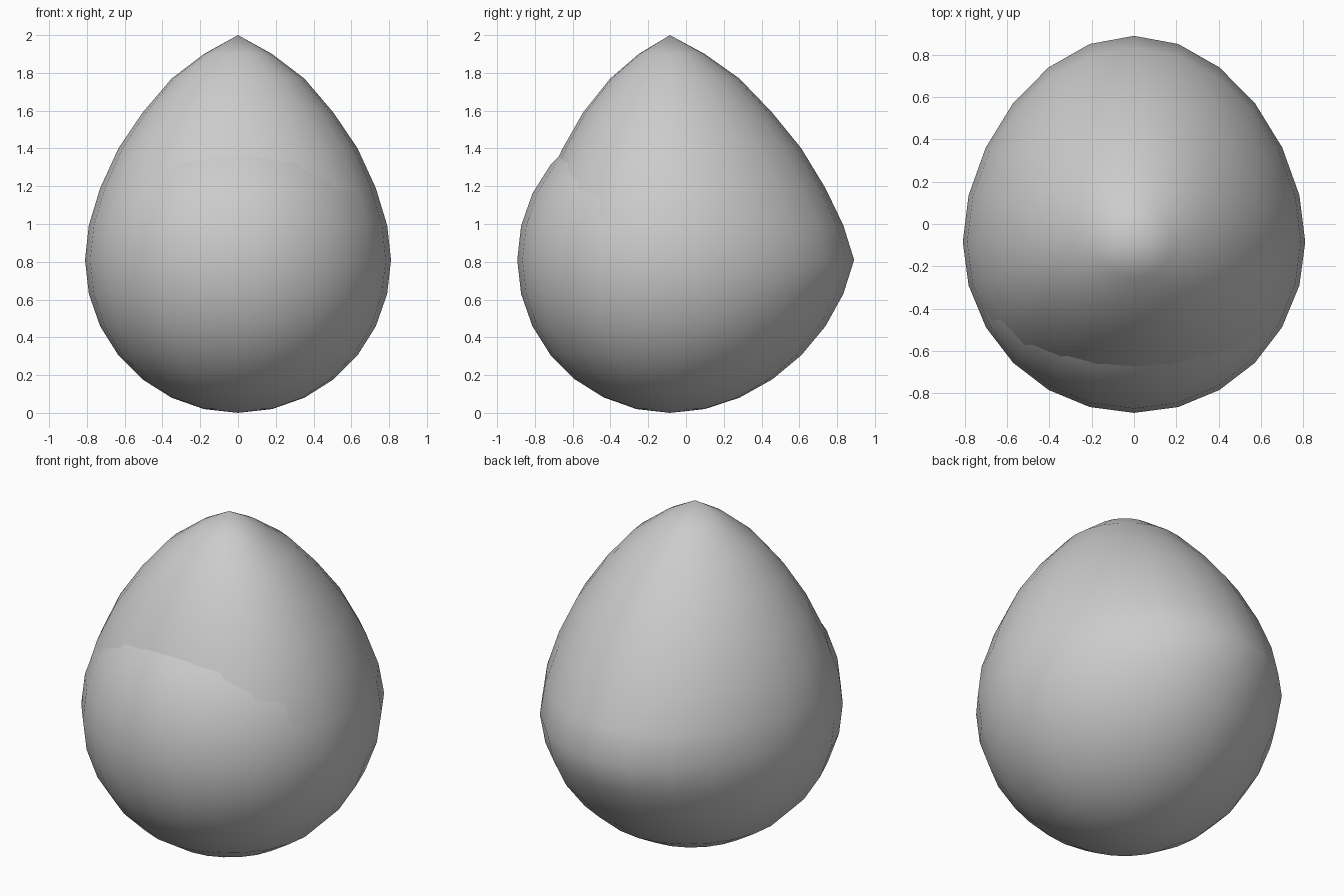
import bpy, bmesh
from math import sin, cos, pi

if "Cube" in bpy.data.objects:
    bpy.data.objects.remove(bpy.data.objects["Cube"])

SEG = 24
CY = -0.085          # shared vertical axis of both parts
R = 0.81             # ball radius, also height of its centre


def lathe(name, rings, bottom, top):
    """Skin rings of (radius, z, back_push, front_dent) between two poles."""
    bm = bmesh.new()
    loops = []
    for r, z, push, dent in rings:
        loop = []
        for i in range(SEG):
            a = 2 * pi * i / SEG
            s = sin(a)
            y = r * s + (push if s > 0 else dent) * s * s
            loop.append(bm.verts.new((r * cos(a), CY + y, z)))
        loops.append(loop)
    lo = bm.verts.new((0, CY, bottom))
    hi = bm.verts.new((0, CY, top))
    for i in range(SEG):
        j = (i + 1) % SEG
        bm.faces.new((lo, loops[0][j], loops[0][i]))
        bm.faces.new((hi, loops[-1][i], loops[-1][j]))
        for a, b in zip(loops, loops[1:]):
            bm.faces.new((a[i], a[j], b[j], b[i]))
    for f in bm.faces:
        f.smooth = True
    me = bpy.data.meshes.new(name)
    bm.to_mesh(me)
    bm.free()
    ob = bpy.data.objects.new(name, me)
    bpy.context.collection.objects.link(ob)
    return ob


# Inner ball that shows through at the front
angles = [pi * k / 14 for k in range(1, 14)]
ball_r = R * 0.998
lathe("inner_ball",
      [(ball_r * sin(t), R - ball_r * cos(t), 0, 0) for t in angles],
      R - ball_r, R + ball_r)

# Pointed hood: ball stretched to a tip, pushed out behind, dented in front
heights = [0.81, 0.993, 1.19, 1.40, 1.59, 1.77, 1.90]
dents = [0.05, 0.05, 0.06, 0.065, 0.045, 0.035, 0.015]
rings = []
for k, t in enumerate(angles, 1):
    z = R - R * cos(t) if k < 7 else heights[k - 7]
    dent = dents[k - 7] if k >= 7 else 0.05 * sin(t) ** 2
    push = 0.165 * (1 - abs(cos(t)))
    rings.append((R * sin(t), z, push, dent))
lathe("pointed_hood", rings, 0.0, 2.0)
